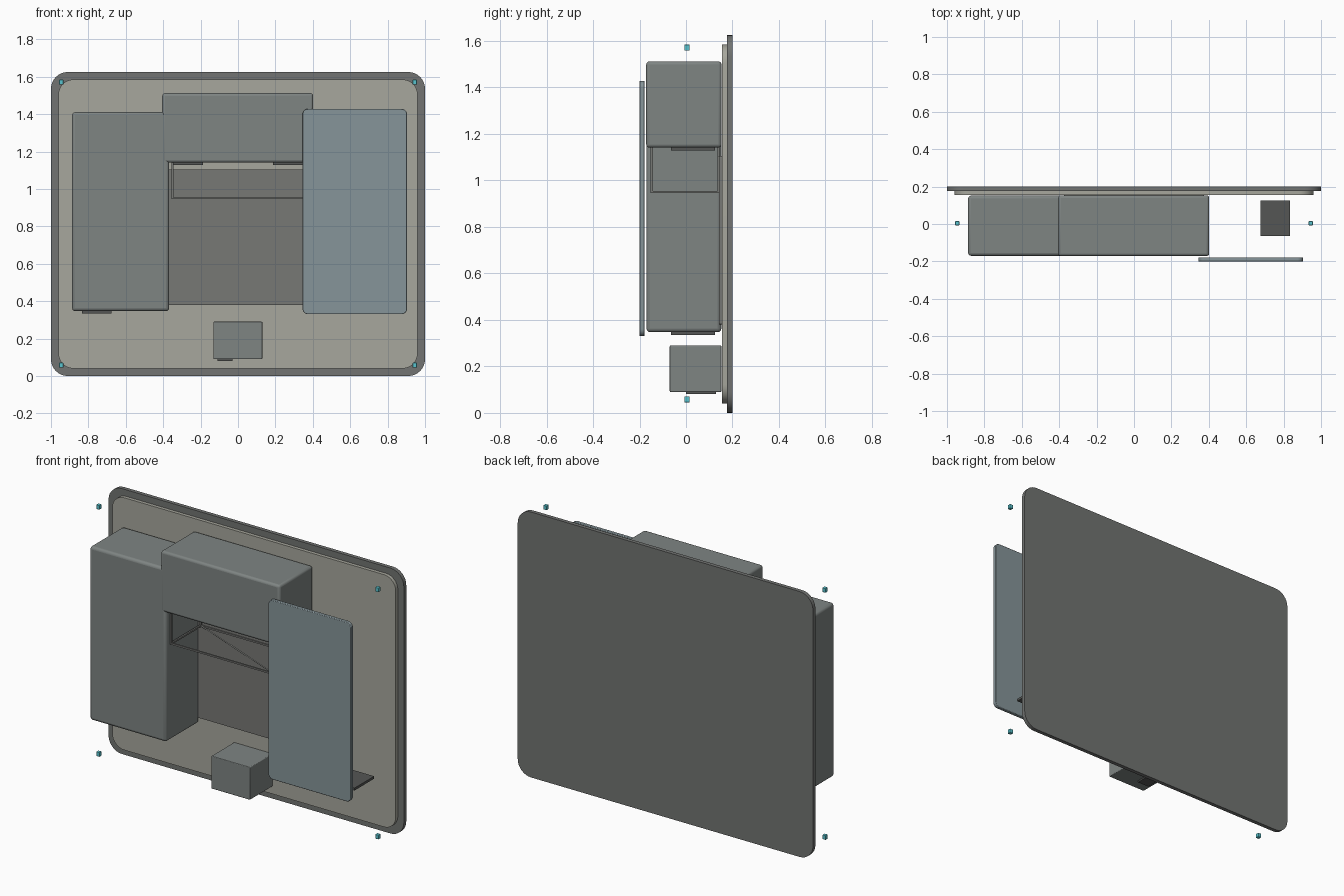
import bpy, bmesh, math
from mathutils import Vector

if "Cube" in bpy.data.objects:
    bpy.data.objects.remove(bpy.data.objects["Cube"])


def material(name, color):
    m = bpy.data.materials.new(name)
    m.diffuse_color = (*color, 1)
    m.use_nodes = True
    m.node_tree.nodes["Principled BSDF"].inputs["Base Color"].default_value = m.diffuse_color
    return m


BEIGE = material("warm_grey", (0.39, 0.39, 0.34))
BLUE = material("blue_glass", (0.24, 0.30, 0.32))
TEAL = material("teal", (0.1, 0.55, 0.62))
CABINET = material("cabinet_grey", (0.21, 0.232, 0.226))
PLATE = material("plate_grey", (0.168, 0.174, 0.168))
RECESS = material("recess_grey", (0.185, 0.188, 0.178))
DARK = material("dark_grey", (0.09, 0.094, 0.09))


def finish(name, bm, mat=None, bevel=0, segments=3):
    me = bpy.data.meshes.new(name)
    bmesh.ops.recalc_face_normals(bm, faces=bm.faces)
    bm.to_mesh(me)
    bm.free()
    ob = bpy.data.objects.new(name, me)
    bpy.context.collection.objects.link(ob)
    if mat:
        me.materials.append(mat)
    if bevel:
        mod = ob.modifiers.new("bevel", 'BEVEL')
        mod.width, mod.segments = bevel, segments
        mod.limit_method, mod.angle_limit = 'ANGLE', math.radians(40)
    bpy.ops.object.select_all(action='DESELECT')
    ob.select_set(True)
    bpy.context.view_layer.objects.active = ob
    bpy.ops.object.shade_smooth_by_angle(angle=math.radians(35))
    return ob


def add_box(bm, x, y, z):
    verts = bmesh.ops.create_cube(bm, size=1)["verts"]
    for v in verts:
        v.co = [r[0] + (r[1] - r[0]) * (c + 0.5) for r, c in zip((x, y, z), v.co)]


def box(name, x, y, z, mat=None, bevel=0):
    bm = bmesh.new()
    add_box(bm, x, y, z)
    return finish(name, bm, mat, bevel)


def slab(name, x, y, z, radius, mat=None, bevel=0):
    """Upright plate with rounded corners in the front view."""
    bm = bmesh.new()
    pts = []
    for i, (cx, cz) in enumerate(((x[1] - radius, z[1] - radius), (x[0] + radius, z[1] - radius),
                                  (x[0] + radius, z[0] + radius), (x[1] - radius, z[0] + radius))):
        for k in range(9):
            a = math.radians(90 * i + 90 * k / 8)
            pts.append(bm.verts.new((cx + radius * math.cos(a), y[0], cz + radius * math.sin(a))))
    face = bm.faces.new(pts)
    new = bmesh.ops.extrude_face_region(bm, geom=[face])["geom"]
    for v in new:
        if isinstance(v, bmesh.types.BMVert):
            v.co.y = y[1]
    return finish(name, bm, mat, bevel, 2)


# Backing plates
slab("back_plate", (-1, 1), (0.176, 0.2), (0, 1.625), 0.09, PLATE)
slab("inner_panel", (-0.96, 0.96), (0.155, 0.178), (0.04, 1.585), 0.08, BEIGE)
slab("recess_panel", (-0.375, 0.375), (0.142, 0.157), (0.38, 1.105), 0.008, RECESS)

# Cabinets
box("left_cabinet", (-0.887, -0.368), (-0.17, 0.152), (0.347, 1.41), CABINET, 0.016)
box("top_cabinet", (-0.405, 0.402), (-0.171, 0.153), (1.141, 1.512), CABINET, 0.014)
box("small_box", (-0.132, 0.13), (-0.07, 0.152), (0.09, 0.29), CABINET, 0.004)

# Floating door on the right
slab("door_panel", (0.345, 0.904), (-0.2, -0.178), (0.33, 1.428), 0.03, BLUE, 0.003)

# Underside tabs
for s, side in ((-1, "left"), (1, "right")):
    box(side + "_lower_tab", sorted((s * 0.677, s * 0.835)), (-0.065, 0.125), (0.335, 0.35), DARK)
    box(side + "_upper_tab", sorted((s * 0.188, s * 0.352)), (-0.065, 0.125), (1.129, 1.144), DARK)
box("small_box_tab", (-0.11, -0.03), (0.0, 0.13), (0.081, 0.092), DARK)

# Hanging wire frame: bottom rails, posts and a diagonal brace
bm = bmesh.new()
t = 0.005
X, Y0, Y1, Z0, Z1 = 0.35, -0.147, 0.14, 0.95, 1.145
for y in (Y0, Y1):
    add_box(bm, (-X, X), (y - t, y + t), (Z0 - t, Z0 + t))
for x in (-X, X):
    add_box(bm, (x - t, x + t), (Y0, Y1), (Z0 - t, Z0 + t))
    for y in (Y0, Y1):
        add_box(bm, (x - t, x + t), (y - t, y + t), (Z0 - t, Z1))
a, b = Vector((-X, Y1, Z0)), Vector((X, Y0, Z0))
d = b - a
rod = bmesh.ops.create_cone(bm, segments=4, radius1=t, radius2=t, depth=d.length, cap_ends=True)["verts"]
rot = d.to_track_quat('Z', 'Y')
for v in rod:
    v.co = rot @ v.co + (a + b) / 2
finish("wire_frame", bm, RECESS)

# Corner markers
for x in (-0.945, 0.945):
    for z in (0.058, 1.571):
        box("corner_marker", (x - 0.011, x + 0.011), (-0.007, 0.015), (z - 0.013, z + 0.013), TEAL, 0.002)
